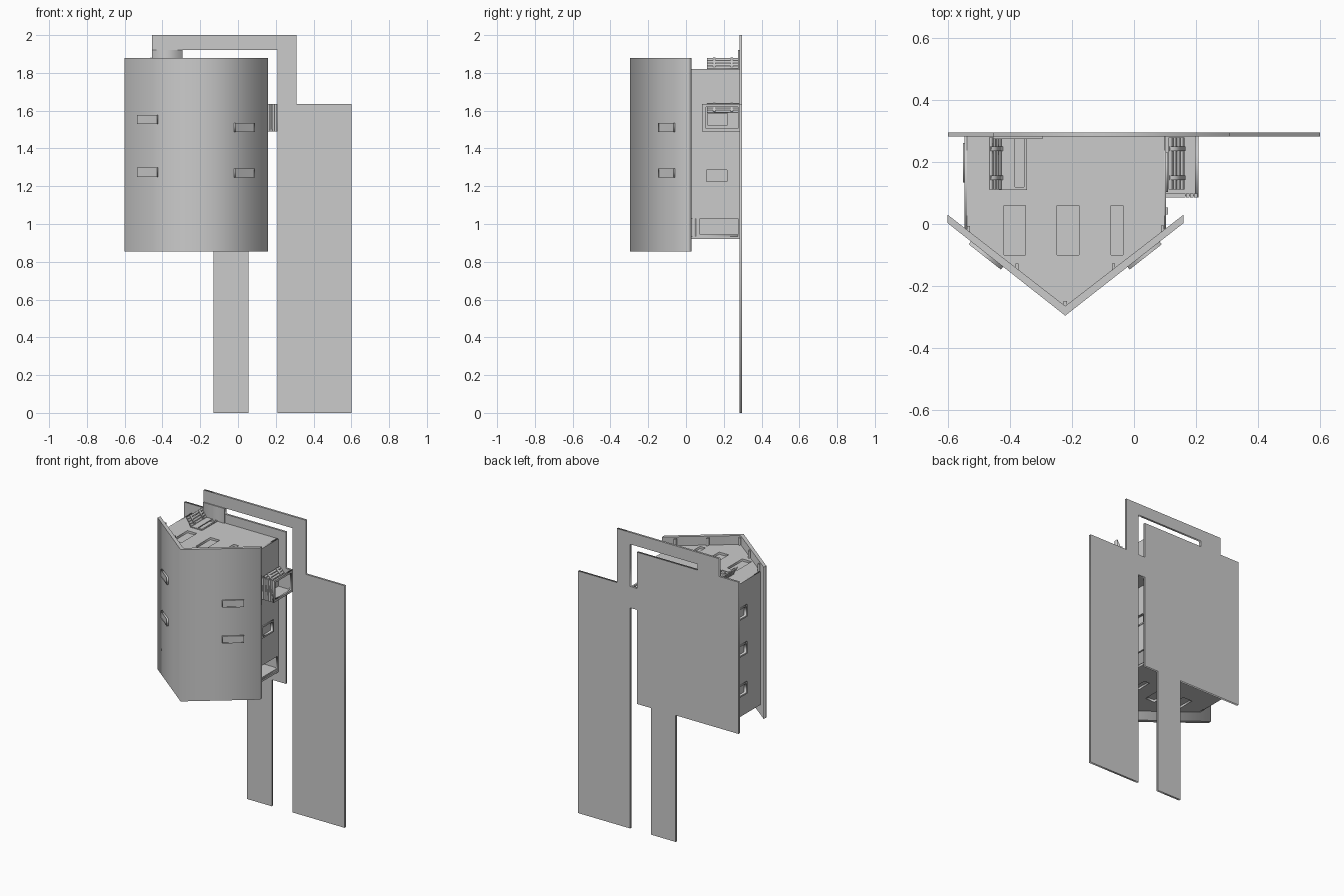
import bpy
from math import atan2, hypot
from mathutils import Matrix, Vector

if "Cube" in bpy.data.objects:
    bpy.data.objects.remove(bpy.data.objects["Cube"])

AX = {'XY': ((1, 0, 0), (0, 1, 0), (0, 0, 1)),
      'XZ': ((1, 0, 0), (0, 0, 1), (0, -1, 0)),
      'YZ': ((0, 1, 0), (0, 0, 1), (1, 0, 0))}


def rect(a0, b0, a1, b1):
    return [(a0, b0), (a1, b0), (a1, b1), (a0, b1)]


def sheet(name, plane, lo, hi, outline, holes=()):
    """Flat sheet cut from an outline with holes, between lo and hi on its normal axis."""
    cu = bpy.data.curves.new(name, 'CURVE')
    cu.dimensions = '2D'
    cu.fill_mode = 'BOTH'
    cu.extrude = (hi - lo) / 2
    for loop in [outline, *holes]:
        sp = cu.splines.new('POLY')
        sp.points.add(len(loop) - 1)
        sp.use_cyclic_u = True
        for p, (a, b) in zip(sp.points, loop):
            p.co = (a, b, 0, 1)
    tmp = bpy.data.objects.new(name + "_curve", cu)
    bpy.context.collection.objects.link(tmp)
    dg = bpy.context.evaluated_depsgraph_get()
    me = bpy.data.meshes.new_from_object(tmp.evaluated_get(dg))
    bpy.data.objects.remove(tmp)
    u, v, n = (Vector(c) for c in AX[plane])
    m = Matrix((u, v, n)).transposed().to_4x4()
    m.translation = Vector(abs(c) for c in n) * (lo + hi) / 2
    me.transform(m)
    ob = bpy.data.objects.new(name, me)
    bpy.context.collection.objects.link(ob)
    return ob


def box(name, lo, hi):
    return sheet(name, 'XY', lo[2], hi[2], rect(lo[0], lo[1], hi[0], hi[1]))


# Back board: main panel, leg, side board and top arm in one sheet
sheet("back_board", 'XZ', .282, .296,
      [(-.6, .855), (-.13, .855), (-.13, 0), (.055, 0), (.055, .855), (.16, .855),
       (.16, 1.49), (.21, 1.49), (.21, 0), (.6, 0), (.6, 1.635), (.31, 1.635),
       (.31, 2), (-.455, 2), (-.455, 1.88), (-.6, 1.88)],
      [[(-.295, 1.92), (.21, 1.92), (.21, 1.635), (.16, 1.635), (.16, 1.88), (-.295, 1.88)]])
box("arm_joint", (-.455, .275, 1.82), (-.295, .283, 1.92))

# V-shaped front boards
CX = -.222
sheet("front_boards", 'XY', .855, 1.88,
      [(-.602, .003), (CX, -.296), (.16, .003), (.16, .03), (CX, -.265), (-.602, .03)])

# Ribs behind the front boards
for i, x in enumerate((-.535, -.378, CX, -.066, .092)):
    y = -.265 + abs(x - CX) * .775
    box(f"rib_{i}", (x - .005, y - .008, .92), (x + .005, y + .016, 1.87))

# Roof and floor decks with recessed slots and a roof hatch
L, R = -.54, .098
yl = -.265 + (CX - L) * .775
plan = [(L, .283), (L, yl), (CX, -.265), (R, yl), (R, .283)]
slots = [rect(a, -.10, b, .06) for a, b in ((-.42, -.35), (-.248, -.178), (-.075, -.035))]
hatch = rect(-.43, .115, -.35, .275)
sheet("roof_deck", 'XY', 1.805, 1.82, plan, slots + [hatch])
sheet("roof_lining", 'XY', 1.79, 1.805, plan)
sheet("floor_lining", 'XY', .935, .945, plan)
sheet("floor_deck", 'XY', .92, .935, plan, slots)

# Side walls with windows, frames and recessed panes
def wall(name, x, out, windows, door=None):
    x0, x1 = sorted((x, x + out * .012))
    holes = [rect(*w) for w in windows] + ([rect(*door)] if door else [])
    sheet(name, 'YZ', x0, x1, rect(-.018, .92, .283, 1.82), holes)
    for i, (a, b, c, d) in enumerate(windows):
        p0, p1 = sorted((x, x - out * .006))
        sheet(f"{name}_pane_{i}", 'YZ', p0, p1, rect(a - .01, b - .01, c + .01, d + .01))
        f0, f1 = sorted((x, x + out * .017))
        sheet(f"{name}_frame_{i}", 'YZ', f0, f1, rect(a - .006, b - .006, c + .006, d + .006),
              [rect(a + .004, b + .004, c - .004, d - .004)])


wall("left_wall", -.535, -1, [(.14, z, .255, z + .07) for z in (1.06, 1.33, 1.58)])
wall("right_wall", .092, 1, [(.105, 1.22, .22, 1.29), (.11, 1.52, .225, 1.59)],
     (.075, .935, .275, 1.03))
box("corner_strip", (.092, .03, .935), (.11, .053, 1.03))

# Thin louvre plates with a raised rim on the two front faces
for side, sx, zs in (("left", -1, (1.53, 1.25)), ("right", 1, (1.487, 1.245))):
    d = Vector((sx * .38, .298))
    ang = atan2(d.y, d.x)
    if sx < 0:
        ang -= 3.14159265
    mid = Vector((CX + sx * .253, -.296 + .253 * .784))
    for i, z in enumerate(zs):
        w = .066
        rot = Matrix.Translation((mid.x, mid.y, z)) @ Matrix.Rotation(ang, 4, 'Z')
        rim = sheet(f"{side}_front_vent_rim_{i}", 'XZ', -.011, .004, rect(-w, 0, w, .048),
                    [rect(-w + .004, .004, w - .004, .044)])
        pane = sheet(f"{side}_front_vent_pane_{i}", 'XZ', -.008, .004, rect(-w, 0, w, .048))
        for ob in (rim, pane):
            ob.data.transform(rot)


# Slatted flap helper: boards laid from one hinge line to another
def flap(name, p, q, y0, y1, n=4):
    p, q = Vector(p), Vector(q)
    run = q - p
    nrm = Vector((-run.y, run.x)).normalized() * .004
    for i in range(n):
        a, b = p + run * (i / n), p + run * ((i + .88) / n)
        sheet(f"{name}_slat_{i}", 'XZ', y0, y1, [tuple(v) for v in (a - nrm, b - nrm, b + nrm, a + nrm)])
    a, b = p - nrm * 2, q - nrm * 2
    for j, y in enumerate((y0 + .03, y1 - .045)):
        sheet(f"{name}_batten_{j}", 'XZ', y, y + .015,
              [tuple(v) for v in (a, b, b + nrm, a + nrm)])


# Open roof hatch and its rim
flap("roof_hatch", (-.43, 1.823), (-.466, 1.878), .112, .28)
sheet("hatch_rim", 'XY', 1.82, 1.826, rect(-.436, .11, -.346, .28), [rect(-.385, .12, -.355, .275)])

# Side bay: planked front, open outer frame, floor and lifted lid
for i in range(8):
    x = .104 + i * .0129
    box(f"bay_plank_{i}", (x, .086, 1.49), (x + .0115, .098, 1.635))
sheet("bay_outer_frame", 'YZ', .197, .208, rect(.086, 1.49, .283, 1.635),
      [rect(.105, 1.505, .275, 1.62)])
box("bay_floor", (.1, .09, 1.49), (.205, .283, 1.5))
flap("bay_lid", (.16, 1.59), (.112, 1.636), .112, .28)
